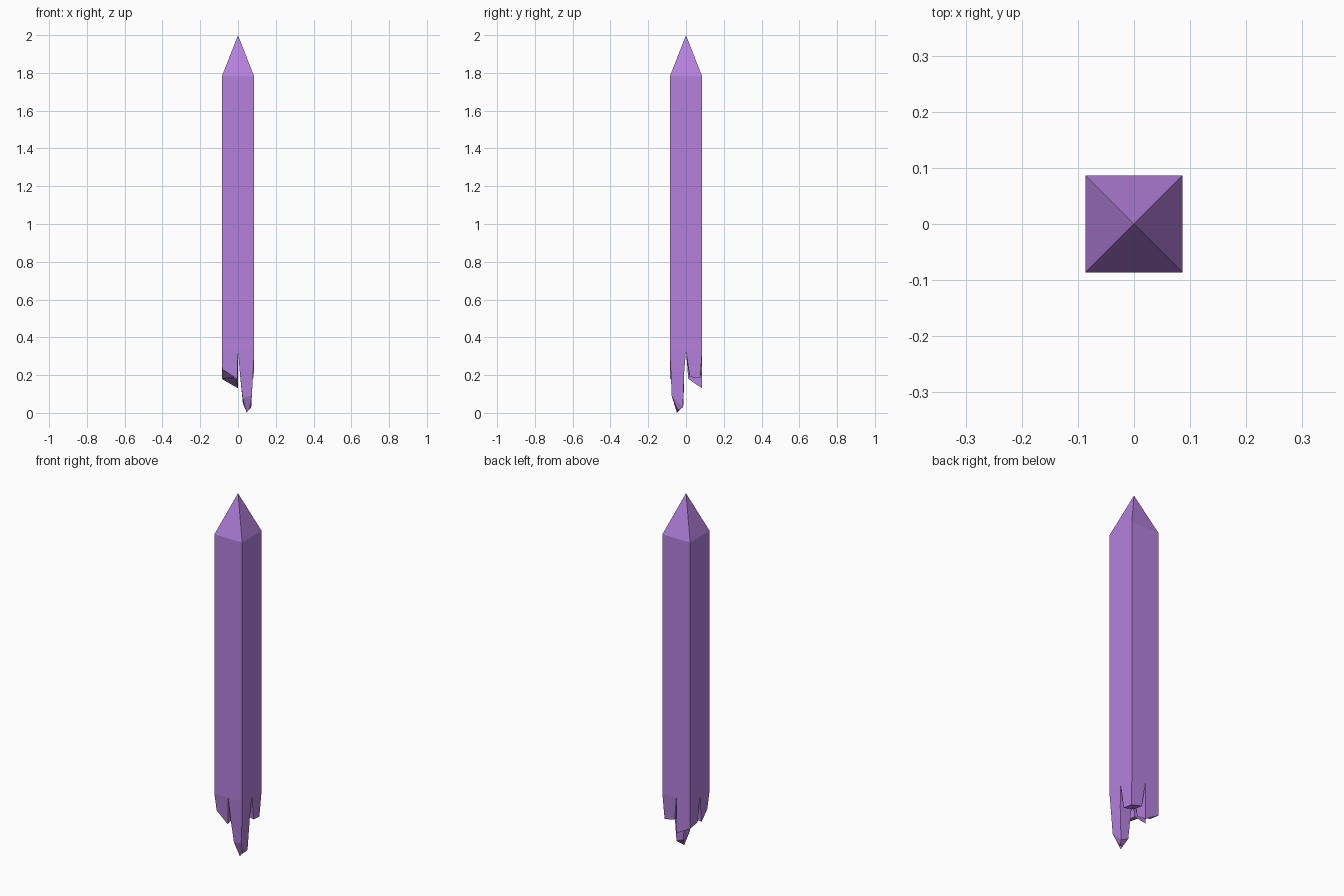
import bpy

if "Cube" in bpy.data.objects:
    bpy.data.objects.remove(bpy.data.objects["Cube"])

W = 0.086          # half width of the shaft
NOTCH, SHOULDER, TIP = 0.33, 1.78, 2.0

mat = bpy.data.materials.new("violet_crystal")
mat.diffuse_color = (0.46, 0.22, 0.73, 1)
mat.use_nodes = True
mat.node_tree.nodes["Principled BSDF"].inputs["Base Color"].default_value = mat.diffuse_color


def build(name, verts, faces):
    mesh = bpy.data.meshes.new(name)
    mesh.from_pydata(verts, [], faces)
    mesh.materials.append(mat)
    obj = bpy.data.objects.new(name, mesh)
    bpy.context.collection.objects.link(obj)
    return obj


def square(z):
    return [(-W, -W, z), (W, -W, z), (W, W, z), (-W, W, z)]


# Square shaft with a pyramid point, open below where the prongs continue it
faces = [(i, (i + 1) % 4, (i + 1) % 4 + 4, i + 4) for i in range(4)]
faces += [(4 + i, 4 + (i + 1) % 4, 8) for i in range(4)]
build("crystal_shaft", square(NOTCH) + square(SHOULDER) + [(0, 0, TIP)], faces)


def prong(name, sx, sy, rings):
    """Loft one broken quarter downwards; ring order: centre, x side, corner, y side."""
    top = [(0, 0, NOTCH), (W, 0, NOTCH), (W, W, NOTCH), (0, W, NOTCH)]
    pts = [(sx * x, sy * y, z) for ring in [top] + rings for x, y, z in ring]
    faces = []
    for r in range(len(rings)):
        for i in range(4):
            a, b = r * 4 + i, r * 4 + (i + 1) % 4
            faces.append((b, a, a + 4, b + 4))
    n = len(pts)
    faces += [(n - 1, n - 2, n - 4), (n - 2, n - 3, n - 4)]
    if sx * sy < 0:
        faces = [f[::-1] for f in faces]
    build(name, pts, faces)


def level(x0, x1, y0, y1, z):
    return [(x0, y0, z), (x1, y0, z), (x1, y1, z), (x0, y1, z)]


# Four uneven splintered prongs at the broken foot
prong("long_prong", 1, -1, [
    level(0.01, 0.08, 0.01, 0.08, 0.21),
    [(0.026, 0.013, 0.05), (0.07, 0.016, 0.03), (0.073, 0.076, 0.09), (0.024, 0.07, 0.08)],
    [(0.043, 0.037, 0.01), (0.058, 0.034, 0.015), (0.06, 0.045, 0.02), (0.045, 0.048, 0.0)],
])
prong("front_left_prong", -1, -1, [
    [(0.012, 0.012, 0.19), (W, 0.015, 0.18), (0.083, 0.07, 0.23), (0.004, 0.085, 0.18)]])
prong("back_left_prong", -1, 1, [
    [(0.01, 0.012, 0.18), (W, 0.02, 0.19), (W, W, 0.18), (0.0, W, 0.13)]])
prong("back_right_prong", 1, 1, [
    [(0.014, 0.014, 0.21), (0.083, 0.02, 0.19), (0.08, 0.075, 0.185), (0.015, 0.078, 0.2)]])
